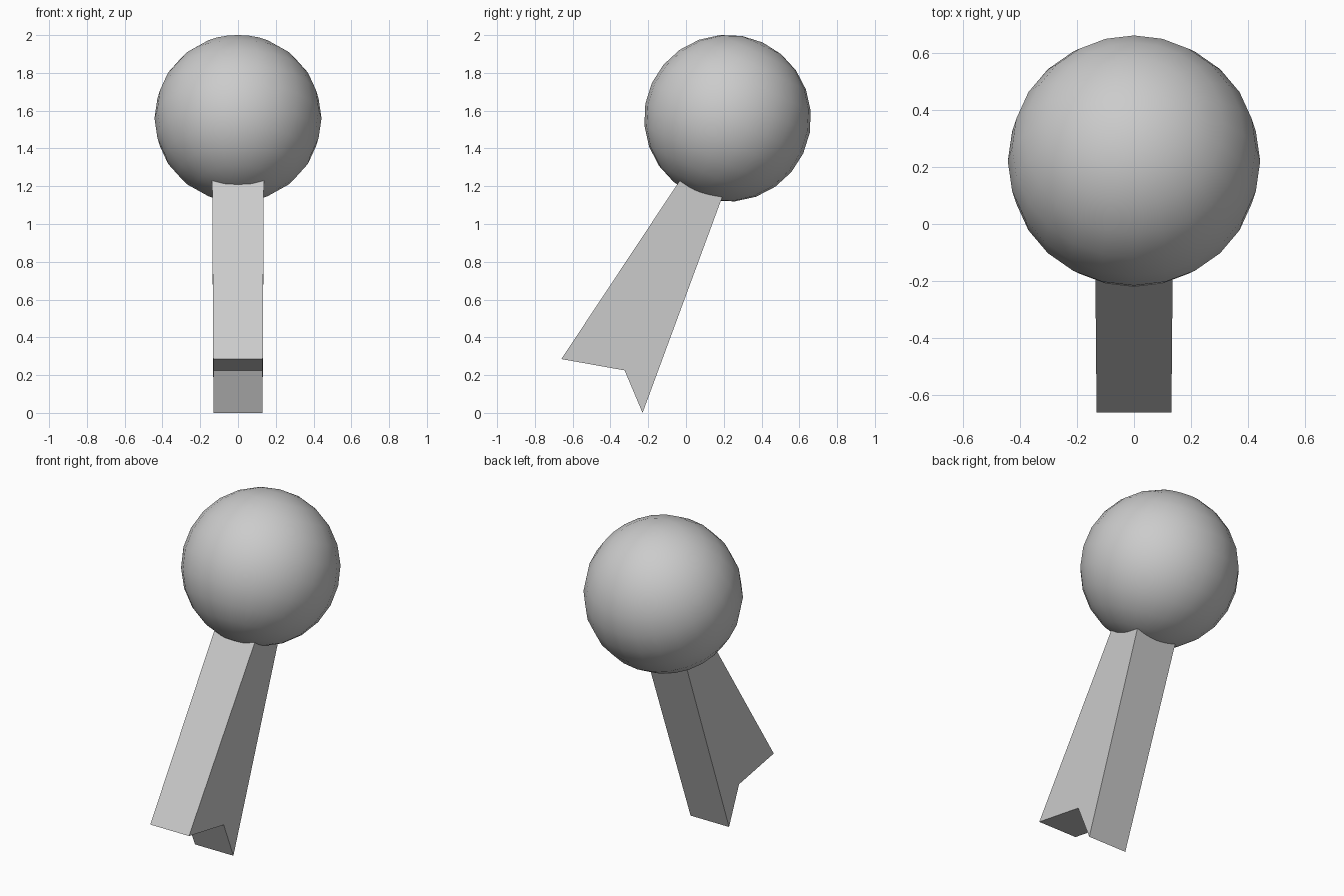
import bpy, bmesh, math

if "Cube" in bpy.data.objects:
    bpy.data.objects.remove(bpy.data.objects["Cube"])

# Round head, its pole tilted along the tail
bpy.ops.mesh.primitive_uv_sphere_add(segments=24, ring_count=12, radius=0.442,
                                     location=(0, 0.22, 1.56),
                                     rotation=(math.radians(-25), 0, 0))
head = bpy.context.object
head.name = "round_head"
bpy.ops.object.shade_smooth()

# Swallow-tail strap: side profile (y, z, half width) extruded across x
profile = [(0.01, 1.295, 0.137), (-0.66, 0.285, 0.131), (-0.325, 0.225, 0.131),
           (-0.23, 0.0, 0.13), (0.25, 1.30, 0.137)]
bm = bmesh.new()
left = [bm.verts.new((-w, y, z)) for y, z, w in profile]
right = [bm.verts.new((w, y, z)) for y, z, w in profile]
bm.faces.new(left)
bm.faces.new(right[::-1])
n = len(profile)
for i in range(n):
    j = (i + 1) % n
    bm.faces.new((left[j], left[i], right[i], right[j]))
# Triangulate so the concave notch is filled correctly
bmesh.ops.triangulate(bm, faces=[f for f in bm.faces if len(f.verts) > 4])
bmesh.ops.recalc_face_normals(bm, faces=bm.faces)
mesh = bpy.data.meshes.new("notched_tail")
bm.to_mesh(mesh)
bm.free()
tail = bpy.data.objects.new("notched_tail", mesh)
bpy.context.collection.objects.link(tail)
